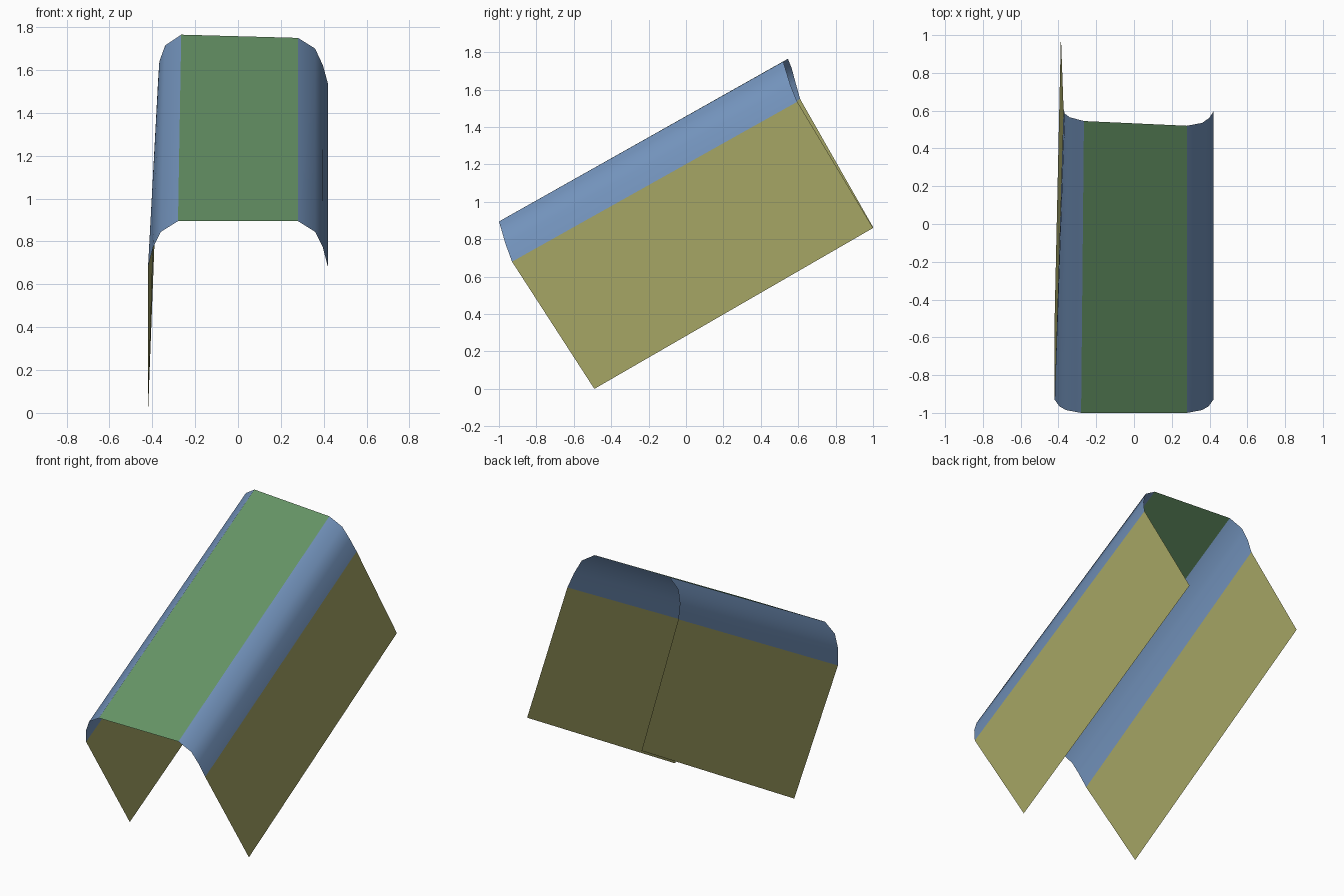
import bpy, bmesh

if "Cube" in bpy.data.objects:
    bpy.data.objects.remove(bpy.data.objects["Cube"])

def material(name, rgb):
    m = bpy.data.materials.new(name)
    m.diffuse_color = (*rgb, 1)
    m.use_nodes = True
    m.node_tree.nodes["Principled BSDF"].inputs["Base Color"].default_value = m.diffuse_color
    return m

GREEN = material("green", (0.13, 0.29, 0.13))
BLUE = material("blue", (0.17, 0.29, 0.50))
OLIVE = material("olive", (0.38, 0.38, 0.13))

# Half profile at the front edge (right side), from top panel to hem
front_right = [(0.28, -1.0, 0.895), (0.36, -0.985, 0.845), (0.395, -0.965, 0.775),
               (0.42, -0.93, 0.68), (0.42, -0.49, 0.0)]
front_left = [(-x, y, z) for x, y, z in front_right]

# Back edge profiles; the left one is slightly pulled inward
back_right = [(0.28, 0.52, 1.75), (0.36, 0.535, 1.70), (0.397, 0.56, 1.62),
              (0.42, 0.595, 1.535), (0.42, 1.0, 0.86)]
back_left = [(-0.265, 0.545, 1.765), (-0.34, 0.565, 1.715), (-0.367, 0.585, 1.64),
             (-0.373, 0.61, 1.55), (-0.387, 1.0, 0.865)]

def loft(name, front, back, mat, smooth=False):
    """Open sheet between a front and a back polyline."""
    bm = bmesh.new()
    f = [bm.verts.new(p) for p in front]
    b = [bm.verts.new(p) for p in back]
    for i in range(len(f) - 1):
        face = bm.faces.new((f[i], f[i + 1], b[i + 1], b[i]))
        face.smooth = smooth
    me = bpy.data.meshes.new(name)
    bm.to_mesh(me)
    bm.free()
    me.materials.append(mat)
    ob = bpy.data.objects.new(name, me)
    bpy.context.collection.objects.link(ob)
    return ob

# Flat top sheet
loft("top_panel", [front_left[0], front_right[0]], [back_left[0], back_right[0]], GREEN)

# Rounded shoulder and flat side sheet on each side (order keeps normals outward)
loft("right_shoulder", front_right[:4], back_right[:4], BLUE, True)
loft("right_panel", front_right[3:], back_right[3:], OLIVE)
loft("left_shoulder", front_left[3::-1], back_left[3::-1], BLUE, True)
loft("left_panel", front_left[:2:-1], back_left[:2:-1], OLIVE)
